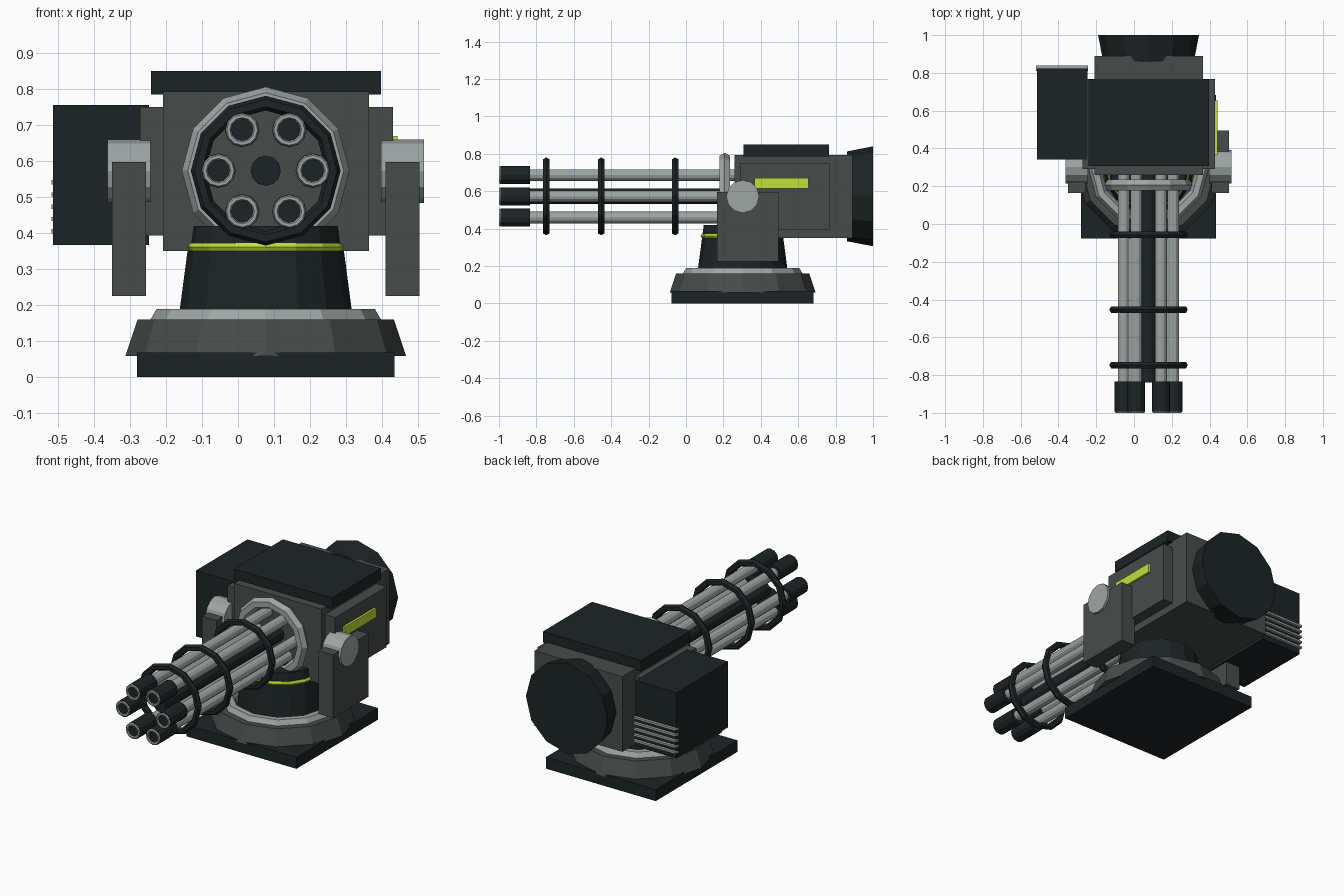
import bpy, math
from mathutils import Vector

if "Cube" in bpy.data.objects:
    bpy.data.objects.remove(bpy.data.objects["Cube"])

CX, CZ, PY = 0.077, 0.573, 0.303   # barrel axis x / z, pedestal centre y


def material(name, rgb):
    m = bpy.data.materials.new(name)
    m.diffuse_color = (*rgb, 1)
    m.use_nodes = True
    m.node_tree.nodes["Principled BSDF"].inputs["Base Color"].default_value = m.diffuse_color
    return m


BODY = material("gunmetal", (0.062, 0.073, 0.070))
DARK = material("dark_metal", (0.012, 0.017, 0.019))
LIGHT = material("light_metal", (0.34, 0.38, 0.37))
LIME = material("lime_accent", (0.54, 0.74, 0.04))

# rotations that turn the local z axis to each world axis
ROT = {'X': (0, math.pi / 2, 0), 'Y': (-math.pi / 2, 0, 0), 'Z': (0, 0, 0)}


def finish(name, mat):
    o = bpy.context.object
    o.name = name
    o.data.materials.append(mat)
    return o


def box(name, lo, hi, mat):
    lo, hi = Vector(lo), Vector(hi)
    bpy.ops.mesh.primitive_cube_add(size=1, location=(lo + hi) / 2)
    bpy.context.object.scale = hi - lo
    return finish(name, mat)


def cone(name, axis, start, length, r1, r2, mat, sides=12):
    step = Vector([length if a == axis else 0 for a in 'XYZ'])
    bpy.ops.mesh.primitive_cone_add(vertices=sides, radius1=r1, radius2=r2, depth=length,
                                    location=Vector(start) + step / 2, rotation=ROT[axis])
    return finish(name, mat)


def ring(name, axis, loc, major, minor, mat, sides=12):
    bpy.ops.mesh.primitive_torus_add(major_radius=major, minor_radius=minor, major_segments=sides,
                                     minor_segments=6, location=loc, rotation=ROT[axis])
    return finish(name, mat)


# Base and pedestal
box("base_plate", (CX - .358, PY - .38, 0), (CX + .358, PY + .38, .068), DARK)
cone("base_skirt", 'Z', (CX, PY, .058), .102, .39, .356, BODY)
ring("base_ring", 'Z', (CX, PY, .16), .287, .033, LIGHT)
cone("pedestal", 'Z', (CX, PY, .14), .28, .245, .208, DARK, 16)
ring("pedestal_trim", 'Z', (CX, PY, .361), .212, .013, LIME, 16)

# Housing
box("housing", (-.208, .26, .35), (.364, .89, .793), BODY)
box("side_panels", (-.272, .29, .393), (.43, .768, .75), BODY)
box("top_plate", (-.242, .308, .785), (.397, .765, .85), DARK)
box("side_stripe", (.42, .366, .615), (.443, .655, .67), LIME)
cone("rear_cap", 'Y', (CX, .86, CZ), .14, .24, .267, DARK)

# Yoke arms and trunnions, mirrored about the barrel axis
for side, s in (("left", -1), ("right", 1)):
    x0, x1 = sorted((CX + s * .333, CX + s * .427))
    box(side + "_yoke_arm", (x0, .165, .225), (x1, .495, .597), BODY)
    x0, x1 = sorted((CX + s * .32, CX + s * .44))
    cone(side + "_trunnion", 'X', (x0, .303, .572), x1 - x0, .088, .088, LIGHT)

# Ammunition box with cooling fins on its back
box("ammo_box", (-.514, .342, .367), (-.247, .822, .755), DARK)
for i in range(5):
    z = .405 + i * .034
    box(f"ammo_fin_{i + 1}", (-.518, .81, z - .006), (-.243, .838, z + .006), LIGHT)

# Barrel cluster: collar, clamp rings and central shaft
ring("barrel_collar", 'Y', (CX, .207, CZ), .2, .033, LIGHT)
for i, y in enumerate((-.058, -.453, -.747)):
    ring(f"barrel_clamp_{i + 1}", 'Y', (CX, y, CZ), .188, .02, DARK)
cone("barrel_shaft", 'Y', (CX, -.84, CZ), 1.12, .042, .042, DARK)

# Six barrels with muzzles
for i in range(6):
    a = i * math.pi / 3
    x, z = CX + .131 * math.cos(a), CZ + .131 * math.sin(a)
    cone(f"barrel_{i + 1}", 'Y', (x, -.85, z), 1.13, .031, .031, LIGHT)
    cone(f"muzzle_{i + 1}", 'Y', (x, -.993, z), .16, .048, .048, DARK)
    ring(f"muzzle_rim_{i + 1}", 'Y', (x, -.992, z), .0385, .0085, LIGHT)
